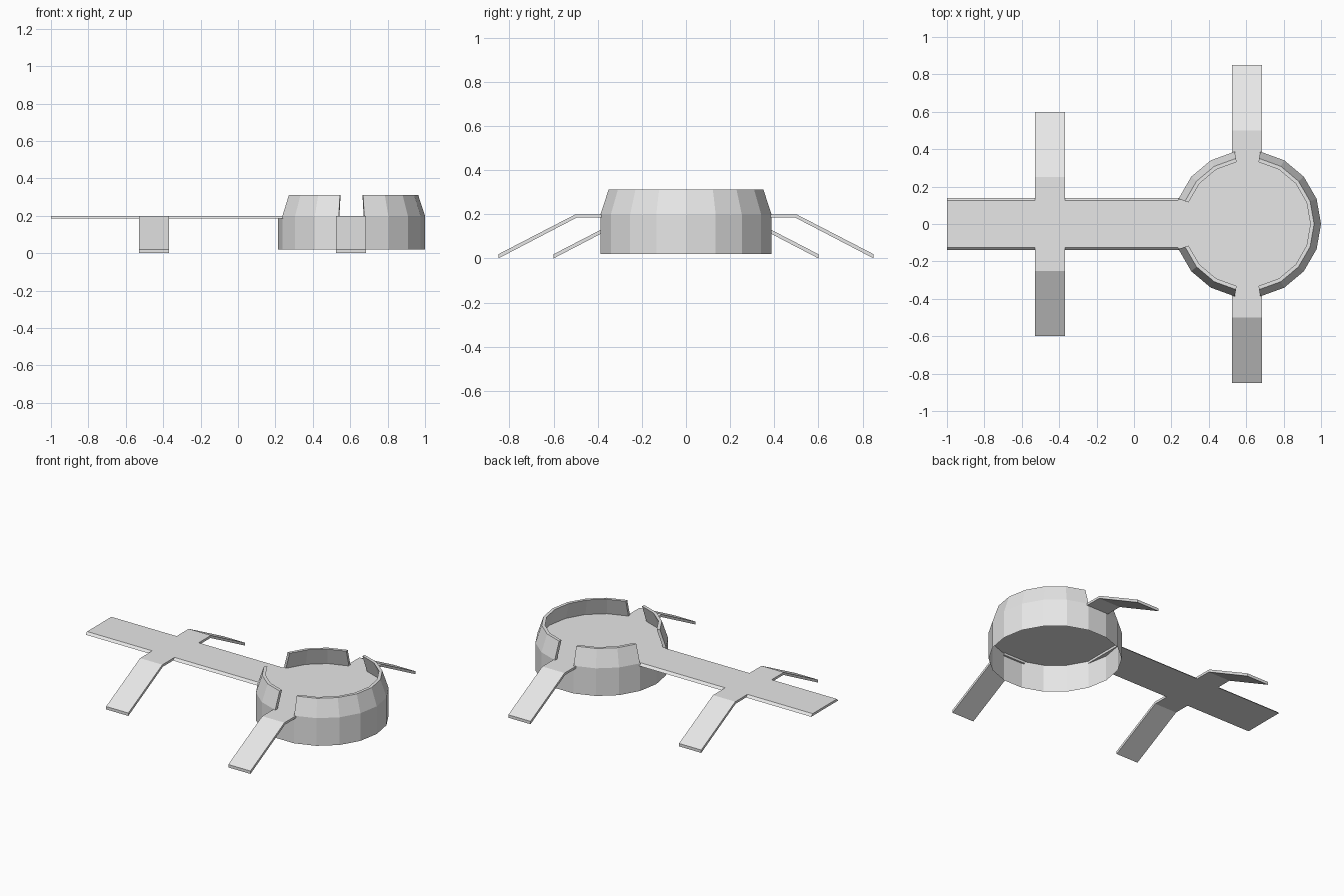
import bpy, bmesh
from math import cos, sin, radians

cube = bpy.data.objects.get("Cube")
if cube:
    bpy.data.objects.remove(cube, do_unlink=True)

GREY = (0.8, 0.8, 0.8, 1.0)
mat = bpy.data.materials.new("light grey")
mat.use_nodes = True
mat.diffuse_color = GREY
mat.node_tree.nodes["Principled BSDF"].inputs["Base Color"].default_value = GREY

CX, STEP = 0.607, 20            # hub centre and angle of one of its 18 facets
R_WALL, R_TOP, THICK = 0.393, 0.356, 0.02
Z_BASE, Z_UNDER, Z_DECK, Z_RIM = 0.02, 0.185, 0.2, 0.312


def finish(name, bm, recalc=True):
    if recalc:
        bmesh.ops.recalc_face_normals(bm, faces=bm.faces)
    mesh = bpy.data.meshes.new(name)
    bm.to_mesh(mesh)
    bm.free()
    mesh.materials.append(mat)
    obj = bpy.data.objects.new(name, mesh)
    bpy.context.collection.objects.link(obj)


def prism(name, profile, x0, x1):
    """Extrude a (y, z) profile along x."""
    bm = bmesh.new()
    face = bm.faces.new([bm.verts.new((x0, y, z)) for y, z in profile])
    moved = bmesh.ops.extrude_face_region(bm, geom=[face])["geom"]
    verts = [v for v in moved if isinstance(v, bmesh.types.BMVert)]
    bmesh.ops.translate(bm, verts=verts, vec=(x1 - x0, 0, 0))
    finish(name, bm)


def polar(r, deg, z):
    return (CX + r * cos(radians(deg)), r * sin(radians(deg)), z)


# Bridge with sloping long sides
prism("bridge", [(-0.14, Z_UNDER), (0.14, Z_UNDER), (0.125, Z_DECK), (-0.125, Z_DECK)],
      -1.0, 0.24)


# Ramps: a short flat part, then a slope to the ground
def ramp(name, side, xc, start, bend, end):
    profile = [(start, Z_DECK), (bend, Z_DECK), (end, 0.019),
               (end, 0), (bend - 0.005, Z_UNDER), (start, Z_UNDER)]
    prism(name, [(side * y, z) for y, z in profile], xc - 0.08, xc + 0.08)


for side, label in ((-1, "front"), (1, "back")):
    ramp(label + "_bridge_ramp", side, -0.45, 0.12, 0.25, 0.6)
    ramp(label + "_hub_ramp", side, 0.605, 0.375, 0.5, 0.85)

# Hub: thin deck and open-bottomed skirt
bm = bmesh.new()
low, high = ([bm.verts.new(polar(R_WALL, a, z)) for a in range(0, 360, STEP)]
             for z in (Z_BASE, Z_DECK))
bm.faces.new(high)
for i in range(len(low)):
    j = (i + 1) % len(low)
    bm.faces.new((low[i], low[j], high[j], high[i]))
finish("hub_deck_and_skirt", bm, recalc=False)


# Parapet sections, leaning inward, with gaps for the bridge and ramps
def parapet(name, start, end):
    bm = bmesh.new()
    rings = []
    for a in range(start, end + 1, STEP):
        rings.append([bm.verts.new(polar(r, a, z)) for r, z in (
            (R_WALL, Z_DECK), (R_TOP, Z_RIM),
            (R_TOP - THICK, Z_RIM), (R_WALL - THICK, Z_DECK))])
    for p, q in zip(rings, rings[1:]):
        for k in range(4):
            n = (k + 1) % 4
            bm.faces.new((p[k], q[k], q[n], p[n]))
    bm.faces.new(rings[0])
    bm.faces.new(rings[-1])
    finish(name, bm)


parapet("outer_parapet", -80, 80)
parapet("back_inner_parapet", 100, 160)
parapet("front_inner_parapet", 200, 260)
